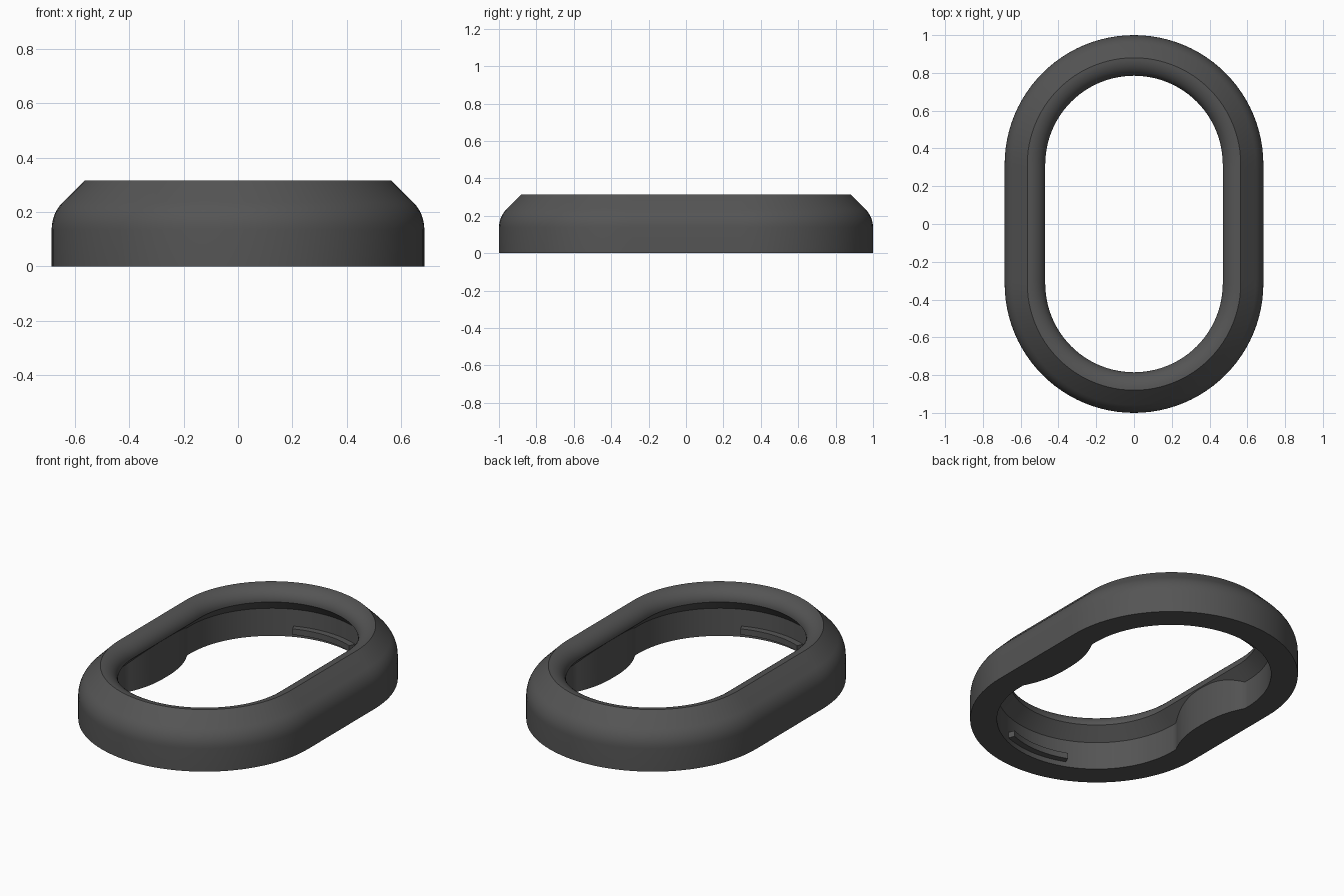
import bpy, bmesh, math

if "Cube" in bpy.data.objects:
    bpy.data.objects.remove(bpy.data.objects["Cube"])

HALF = 0.315      # half length of the straight sides
R_OUT, R_CAV, R_HOLE = 0.685, 0.54, 0.47

dark = bpy.data.materials.new("dark_grey")
dark.diffuse_color = (0.09, 0.09, 0.09, 1)
dark.use_nodes = True
dark.node_tree.nodes["Principled BSDF"].inputs["Base Color"].default_value = dark.diffuse_color


def finish(name, bm):
    bmesh.ops.recalc_face_normals(bm, faces=bm.faces)
    mesh = bpy.data.meshes.new(name)
    bm.to_mesh(mesh)
    bm.free()
    mesh.materials.append(dark)
    ob = bpy.data.objects.new(name, mesh)
    bpy.context.collection.objects.link(ob)
    bpy.ops.object.select_all(action='DESELECT')
    ob.select_set(True)
    bpy.context.view_layer.objects.active = ob
    bpy.ops.object.shade_smooth_by_angle(angle=math.radians(30))
    return ob


def sweep(bm, path, section, closed):
    """Sweep a closed (radius, z) section around the spine path."""
    rings = []
    for y, a in path:
        rings.append([bm.verts.new((r * math.cos(a), y + r * math.sin(a), z))
                      for r, z in section(y, a)])
    n = len(rings[0])
    for i in range(len(rings) if closed else len(rings) - 1):
        p, q = rings[i], rings[(i + 1) % len(rings)]
        for j in range(n):
            k = (j + 1) % n
            bm.faces.new((p[j], p[k], q[k], q[j]))
    if not closed:
        bm.faces.new(rings[0])
        bm.faces.new(rings[-1])


def ring_section(y, a):
    # the cavity wall swells inward along the straight sides
    swell = 0.0
    if abs(math.sin(a)) < 1e-4 and abs(y) < 0.29:
        swell = 0.066 * (1 - (abs(y) / 0.29) ** 2.4)
    cav = R_CAV - swell
    pts = [(cav, 0), (R_OUT, 0)]
    # outer fillet into the 45 degree chamfer
    fr, t = 0.14, 0.14 * math.tan(math.radians(22.5))
    for i in range(7):
        b = math.radians(45 * i / 6)
        pts.append((R_OUT - fr + fr * math.cos(b), 0.195 - t + fr * math.sin(b)))
    # rolled inner lip from the top edge down to the opening
    for i in range(11):
        b = math.radians(90 - 90 * i / 10)
        pts.append((0.565 - 0.095 * math.cos(b), 0.235 + 0.08 * math.sin(b)))
    # sloped underside of the lip
    pts.append((cav, 0.165 + R_CAV - cav))
    return pts


# stadium path: two half circles and two straight sides
N, M = 48, 26
path = [(HALF, math.pi * i / N) for i in range(N + 1)]
path += [(HALF - 2 * HALF * i / M, math.pi) for i in range(1, M)]
path += [(-HALF, math.pi + math.pi * i / N) for i in range(N + 1)]
path += [(-HALF + 2 * HALF * i / M, 2 * math.pi) for i in range(1, M)]

bm = bmesh.new()
sweep(bm, path, ring_section, True)
finish("bezel_ring", bm)

# thin retaining tabs inside both rounded ends
for name, side in (("back_tab", 1), ("front_tab", -1)):
    bm = bmesh.new()
    arc = [(side * HALF, side * math.radians(68 + 44 * i / 12)) for i in range(13)]
    sweep(bm, arc, lambda y, a: [(0.503, 0.03), (0.56, 0.03), (0.56, 0.065), (0.503, 0.065)], False)
    finish(name, bm)
